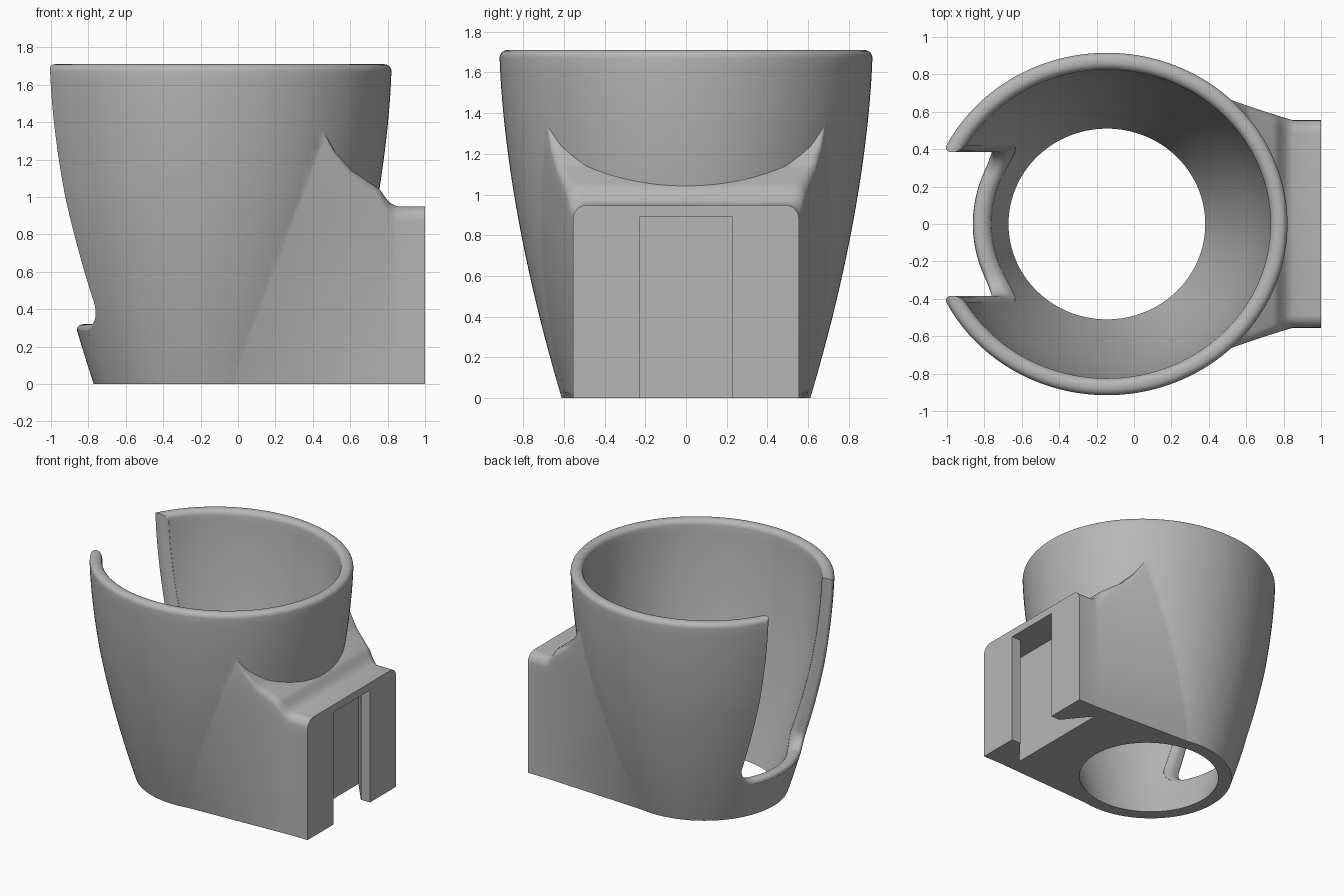
import bpy, bmesh, math

if "Cube" in bpy.data.objects:
    bpy.data.objects.remove(bpy.data.objects["Cube"], do_unlink=True)

CX = -0.145      # centre of the cup
TOP = 1.71       # rim height
FILLET = 0.04
SEGMENTS = 144

grey = bpy.data.materials.new("plain_grey")
grey.use_nodes = True
colour = (0.47, 0.47, 0.47, 1)
grey.diffuse_color = colour
grey.node_tree.nodes["Principled BSDF"].inputs["Base Color"].default_value = colour


def loft(name, rings):
    """Closed solid through a list of equal-length rings, capped at both ends."""
    bm = bmesh.new()
    loops = [[bm.verts.new(p) for p in ring] for ring in rings]
    n = len(loops[0])
    for a, b in zip(loops, loops[1:]):
        for i in range(n):
            j = (i + 1) % n
            bm.faces.new((a[i], a[j], b[j], b[i]))
    bm.faces.new(loops[0])
    bm.faces.new(loops[-1])
    bmesh.ops.recalc_face_normals(bm, faces=bm.faces)
    mesh = bpy.data.meshes.new(name)
    bm.to_mesh(mesh)
    bm.free()
    mesh.materials.append(grey)
    obj = bpy.data.objects.new(name, mesh)
    bpy.context.collection.objects.link(obj)
    return obj


# Cup shape: radius along y, and a slightly larger one along x
def radius(z, inner=False):
    z = min(max(z, 0), TOP)
    r = 0.917 - 0.307 * ((1.75 - z) / 1.75) ** 1.7
    return r - (0.1 - 0.01 * z / TOP if inner else 0)


def stretch(z):
    return 0.016 + 0.034 * min(max(z, 0), 1)


def ellipse_ring(r, z):
    angles = [2 * math.pi * i / SEGMENTS for i in range(SEGMENTS)]
    return [(CX + (r + stretch(z)) * math.cos(a), r * math.sin(a), z) for a in angles]


def cup_rings(inner):
    side = -1 if inner else 1
    z0 = TOP - FILLET
    rings = []
    for i in range(33):
        z = z0 * i / 32
        rings.append(ellipse_ring(radius(z, inner), z))
    for i in range(1, 7):
        a = math.pi / 2 * i / 6
        z = z0 + FILLET * math.sin(a)
        rings.append(ellipse_ring(radius(z, inner) - side * FILLET * (1 - math.cos(a)), z))
    return rings


cup = loft("cup_holder", cup_rings(False))

# Cavity, open at both ends
rings = cup_rings(True)
cavity = loft("cavity_cutter",
              [ellipse_ring(radius(0, True), -0.1)] + rings
              + [ellipse_ring(radius(TOP, True) + FILLET, TOP + 0.1)])

# Mount block that flares into the cup
BLOCK_X, BLOCK_W = 0.85, 0.555
CREST = [(0.455, 1.35), (0.52, 1.24), (0.61, 1.14), (0.70, 1.08),
         (0.76, 1.04), (0.785, 1.0), (0.815, 0.965), (BLOCK_X, 0.95)]


def crest(x):
    if x <= CREST[0][0]:
        return CREST[0][1]
    for (x0, z0), (x1, z1) in zip(CREST, CREST[1:]):
        if x <= x1:
            return z0 + (z1 - z0) * (x - x0) / (x1 - x0)
    return CREST[-1][1]


def flare(f, z):
    x0 = -0.1 + 0.41 * z
    r = radius(z)
    y0 = 0.99 * r * math.sqrt(1 - ((x0 - CX) / (r + stretch(z))) ** 2)
    return x0 + (BLOCK_X - x0) * f, y0 + (BLOCK_W - y0) * f


def block_section(f):
    low, high = 0.5, 1.5
    for _ in range(40):
        mid = (low + high) / 2
        if mid < crest(flare(f, mid)[0]):
            low = mid
        else:
            high = mid
    r = 0.004 + 0.066 * f
    half = []
    for i in range(15):
        z = (low - r) * i / 14
        x, y = flare(f, z)
        half.append((x, y, z))
    for i in range(1, 7):
        a = math.pi / 2 * i / 6
        z = low - r + r * math.sin(a)
        x, y = flare(f, z)
        half.append((x, y - r * (1 - math.cos(a)), z))
    return half + [(x, -y, z) for x, y, z in reversed(half)]


sections = [block_section(i / 28) for i in range(29)]
sections.append([(1.0, y, z) for x, y, z in sections[-1]])
block = loft("mount_block", sections)

# Handle slot with rounded lower corners and softened edges
def wall_x(y, z, inner):
    r = radius(z, inner)
    return CX - (r + stretch(z)) * math.sqrt(1 - (y / r) ** 2)


def slot_outline(offset):
    h, base, r = 0.385 + offset, 0.32 - offset, 0.12 + offset
    half = [(h, 1.9 + (base + r - 1.9) * i / 24) for i in range(24)]
    for i in range(11):
        a = math.pi / 2 * i / 10
        half.append((h - r + r * math.cos(a), base + r - r * math.sin(a)))
    half += [((h - r) * (1 - i / 6), base) for i in range(1, 6)]
    return half + [(0, base)] + [(-y, z) for y, z in reversed(half)]


def slot_ring(depth, offset, inner):
    return [(wall_x(y, z, inner) + depth, y, z) for y, z in slot_outline(offset)]


SOFT = 0.042
steps = []
for deg in range(15, 91, 15):
    a = math.radians(deg)
    steps.append((SOFT * (1 - math.cos(a)), SOFT * (1 - math.sin(a))))
widest = slot_outline(steps[0][1])
slot = loft("slot_cutter",
            [[(-1.3, y, z) for y, z in widest]]
            + [slot_ring(d, o, False) for d, o in steps]
            + [slot_ring(-d, o, True) for d, o in reversed(steps)]
            + [[(-0.4, y, z) for y, z in widest]])

# Dovetail channel in the mount face, open at the bottom
half = [(1.05, 0.228), (0.92, 0.228), (0.75, 0.44)]
outline = half + [(x, -y) for x, y in reversed(half)]
channel = loft("channel_cutter", [[(x, y, z) for x, y in outline] for z in (-0.1, 0.89)])

# Combine the parts
for tool, mode in ((block, "UNION"), (cavity, "DIFFERENCE"),
                   (slot, "DIFFERENCE"), (channel, "DIFFERENCE")):
    mod = cup.modifiers.new(tool.name, "BOOLEAN")
    mod.operation = mode
    mod.solver = "EXACT"
    mod.object = tool
    bpy.context.view_layer.objects.active = cup
    bpy.ops.object.modifier_apply(modifier=mod.name)
    bpy.data.objects.remove(tool, do_unlink=True)

bpy.ops.object.select_all(action="DESELECT")
cup.select_set(True)
bpy.context.view_layer.objects.active = cup
bpy.ops.object.shade_smooth_by_angle(angle=math.radians(30))
